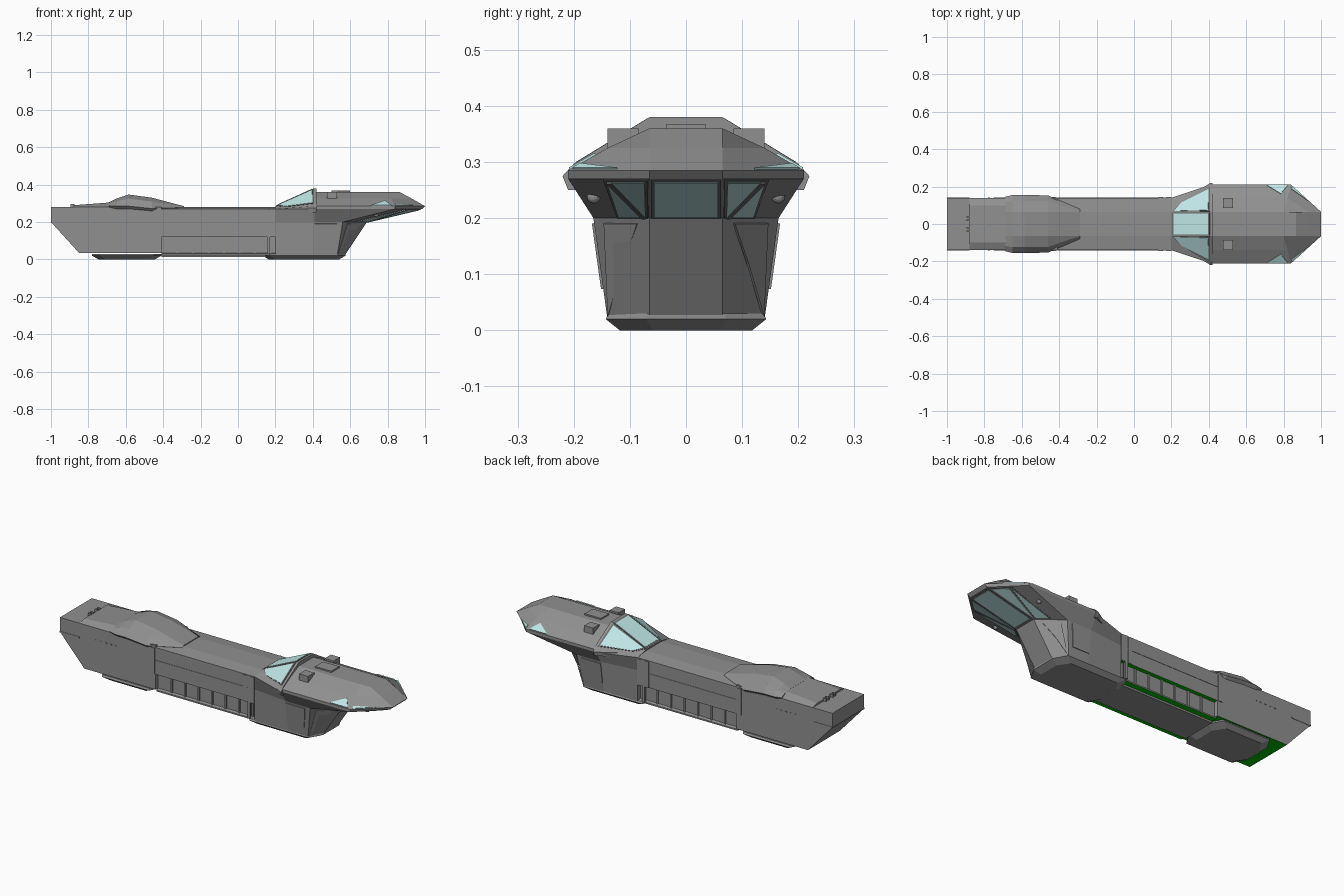
import bpy, bmesh
from mathutils import Vector

cube = bpy.data.objects.get("Cube")
if cube:
    bpy.data.objects.remove(cube, do_unlink=True)

# Shared measures: half widths, heights and stations along the hull
HULL, CENTRE, HEAD, CHIN = .14, .065, .21, .165
FLOOR, SILL, BROW, DECK, ROOF = .02, .2, .27, .28, .36
STERN, TAIL, NECK, ARCH, CHEEK, NOSE = -1, -.41, .2, .41, .84, 1
THIN = .004


def material(name, red, green, blue):
    mat = bpy.data.materials.new(name)
    mat.use_nodes = True
    mat.diffuse_color = (red, green, blue, 1)
    shader = mat.node_tree.nodes["Principled BSDF"]
    shader.inputs["Base Color"].default_value = mat.diffuse_color
    return mat


GREY = material("hull grey", .28, .28, .28)
FRAME = material("frame grey", .16, .16, .16)
GLASS = material("pale glass", .53, .8, .8)
GREEN = material("underside green", 0, .5, 0)


def finish(name, bm, *mats):
    bmesh.ops.recalc_face_normals(bm, faces=bm.faces)
    if len(mats) > 1:  # the second colour goes on faces looking straight down
        for face in bm.faces:
            face.normal_update()
            face.material_index = int(face.normal.z < -.9)
    mesh = bpy.data.meshes.new(name)
    bm.to_mesh(mesh)
    bm.free()
    for mat in mats:
        mesh.materials.append(mat)
    bpy.context.collection.objects.link(bpy.data.objects.new(name, mesh))


def skin(name, rings, *mats):
    """Join closed rings of points into a capped solid."""
    bm = bmesh.new()
    rows = [[bm.verts.new(p) for p in ring] for ring in rings]
    for low, high in zip(rows, rows[1:]):
        for i in range(len(low)):
            bm.faces.new((low[i - 1], low[i], high[i], high[i - 1]))
    bm.faces.new(rows[0])
    bm.faces.new(rows[-1])
    finish(name, bm, *mats)


def loft(name, halves, *mats):
    """Skin half outlines after mirroring each across the middle."""
    skin(name, [h + [(x, -y, z) for x, y, z in reversed(h)] for h in halves], *mats)


def level(z, *plan):
    return [(x, y, z) for x, y in plan]


def section(x, *profile):
    return [(x, y, z) for y, z in profile]


def sides(name, both):
    return ((name + "_right", -1), (name + "_left", 1)) if both else ((name, 1),)


def box(name, xs, ys, zs, both=True):
    for label, s in sides(name, both):
        skin(label, [[(x, s * ys[0], zs[0]), (x, s * ys[1], zs[0]),
                      (x, s * ys[1], zs[1]), (x, s * ys[0], zs[1])] for x in xs], GREY)


def plate(name, corners, mat, lift=THIN, both=True):
    """Thin plate standing on a face, looking away from the hull axis."""
    for label, s in sides(name, both):
        pts = [Vector((x, y * s, z)) for x, y, z in corners]
        mid = sum(pts, Vector()) / len(pts)
        normal = (pts[2] - pts[0]).cross(pts[-1] - pts[1]).normalized()
        if normal.dot(mid - Vector((mid.x, 0, BROW))) < 0:
            normal.negate()
        skin(label, [[p + normal * h for p in pts] for h in (-THIN / 2, lift)], mat)


def on_quad(quad, *places):
    a, b, c, d = map(Vector, quad)
    return [a.lerp(b, u).lerp(d.lerp(c, u), v) for u, v in places]


def window(name, quad, start=.06, end=.94, both=True):
    """Glass pane with a darker rim, between two fractions of a quad's width."""
    for label, mat, rim, lift in (("_frame", FRAME, .04, THIN / 2), ("", GLASS, 0, THIN)):
        u, w, v = start - rim, end + rim, .06 - rim
        rect = on_quad(quad, (u, v), (w, v), (w, 1 - v), (u, 1 - v))
        plate(name + label, rect, mat, lift, both)


# Tail hull with slanted stern
tail = [(TAIL, DECK), (STERN, DECK), (STERN, SILL), (-.85, .035), (TAIL, .035)]
skin("tail_hull", [[(x, y, z) for x, z in tail] for y in (-HULL, HULL)], GREY, GREEN)
proud = (.13, HULL + THIN / 2)
box("tail_rail", (STERN, -.88), proud, (SILL - THIN, SILL + THIN))
for i in range(5):
    x = -.78 + i * .03
    box(f"vent_{i}", (x, x + .01), proud, (.21, .215))

# Middle hull: overhanging upper body above a ribbed lower body and belly
upper = [(CENTRE, DECK), (HULL, BROW), (HULL, .12)]
loft("middle_hull", [section(x, *upper) for x in (TAIL, NECK)], GREY, GREEN)
lower = [(.117, .125), (.117, .035), (.132, .03), (.132, .022)]
loft("lower_hull", [section(x, *lower) for x in (TAIL, NECK)], GREY, GREEN)
box("belly", (TAIL, NECK), (-.1, .1), (.012, .03), both=False)
box("side_seam", (TAIL, .18), proud, (SILL - THIN, SILL))
for i in range(7):
    x = -.33 + i / 12
    box(f"rib_{i}", (x, x + .01), (.1, .123), (.03, .12))
for name, x in (("aft", -.44), ("middle", .13), ("fore", .175)):
    box(name + "_collar", (x, x + .025), (.11, HULL + THIN), (.12, BROW - THIN))
box("collar_core", (.157, .172), proud, (.03, BROW))


# Keel pods: long octagons with a bevelled underside
def keel(name, back, front):
    def outline(z, y, inset):
        a, b, corner = front - inset, back + inset, .04
        return level(z, (a, y / 2), (a - corner, y), (b + corner, y), (b, y / 2))
    loft(name, [outline(0, .118, .035), outline(FLOOR, .143, 0), outline(.03, .138, 0)], GREY)


keel("aft_keel", -.78, TAIL)
keel("fore_keel", .13, .575)

# Fore hull flaring up into the cockpit
foot = level(FLOOR, (.57, CENTRE), (.53, HULL), (ARCH, HULL), (NECK, HULL))
waist = level(SILL, (.69, CENTRE), (.56, CHIN), (ARCH, CHIN), (NECK, HULL))
brow = level(BROW, (.985, CENTRE), (CHEEK, HEAD), (ARCH, HEAD), (NECK, HULL))
eave = level(.285, (NOSE, CENTRE), (CHEEK, HEAD), (ARCH, HEAD), (NECK, CENTRE))
loft("fore_hull", [foot, waist, brow, eave], GREY)


def wall(low, high, i):
    """Quad between two levels, from corner i to the next one aft."""
    return [low[i], low[i + 1], high[i + 1], high[i]]


plate("chin_plate", on_quad(wall(foot, waist, 0), (.95, .03), (.5, .55), (.2, .95), (.8, .95)), GREY)
plate("fore_panel", on_quad(wall(foot, waist, 1), (.2, .3), (1, .3), (1, .95), (.2, .95)), GREY)

# Cockpit roof with small corner windows either side of each cheek
rim = eave[:3]
shoulder = level(.325, (.93, CENTRE), (.82, HULL), (ARCH, HULL))
crown = level(ROOF, (.865, CENTRE), (.8, CENTRE), (ARCH, CENTRE))
loft("cockpit_roof", [rim, shoulder, crown], GREY)
corner = on_quad(wall(rim, shoulder, 1), (.04, .05), (.3, .05), (.1, .7))
plate("roof_side_window", corner, GLASS)
sliver = on_quad(wall(rim, shoulder, 0), (.96, .05), (.4, .05), (.96, .25))
plate("roof_front_window", sliver, GLASS)
box("roof_hatch", (.5, .6), (-.035, .035), (.35, .368), both=False)
box("roof_box", (.475, .53), (.085, HULL), (.32, ROOF))


def middle(low, high):
    """Quad across the middle between a lower and an upper corner."""
    return [(x, s * y, z) for (x, y, z), s in ((low, -1), (low, 1), (high, 1), (high, -1))]


# Nose windows facing forward and down, with struts and lamps
window("nose_window", middle(waist[0], brow[0]), both=False)
quarter = wall(waist, brow, 0)
window("quarter_window", quarter, end=.53)
strut = on_quad(quarter, (.06, .05), (.12, .05), (.53, .95), (.47, .95))
plate("window_strut", strut, FRAME, THIN * 1.5)
spot = on_quad(quarter, (.8, .54))[0]
for label, s in sides("lamp", True):
    bm = bmesh.new()
    bmesh.ops.create_uvsphere(bm, u_segments=12, v_segments=8, radius=.012)
    bmesh.ops.translate(bm, verts=bm.verts, vec=(spot.x, spot.y * s, spot.z))
    finish(label, bm, GREY)

# Rear canopy
arch = [(CENTRE, .38), (.2, .297), (.22, .275), (HEAD, .25)]
front = section(ARCH, *arch)
back = [(NECK, CENTRE, .285), (.245, .11, DECK), (.26, .13, .275), (.26, .13, .25)]
loft("canopy", [back, front, section(ARCH + .01, *arch)], GREY)
window("canopy_window", middle(back[0], front[0]), both=False)
window("canopy_side_window", wall(back, front, 0))


# Engine hump: one flattened arch swept at changing height and width
def hump(x, top, width, base):
    return section(x, (CENTRE, top), (width * .8, base + (top - base) * .65),
                   (width, base), (width * .9, base - .015))


loft("engine_hump", [
    hump(-.69, .305, .145, .285), hump(-.65, .325, .155, .285), hump(-.585, .347, .155, .285),
    hump(-.46, .33, .153, .272), hump(-.29, .285, .08, .278)], GREY)
loft("aft_deck", [section(x, (.1, z), (HULL, DECK)) for x, z in ((-.88, .29), (-.68, .305))], GREY)
for i in range(2):
    y = .02 + i * .02
    box(f"deck_knob_{i}", (-.895, -.875), (y - THIN, y + THIN), (.275, .296))
